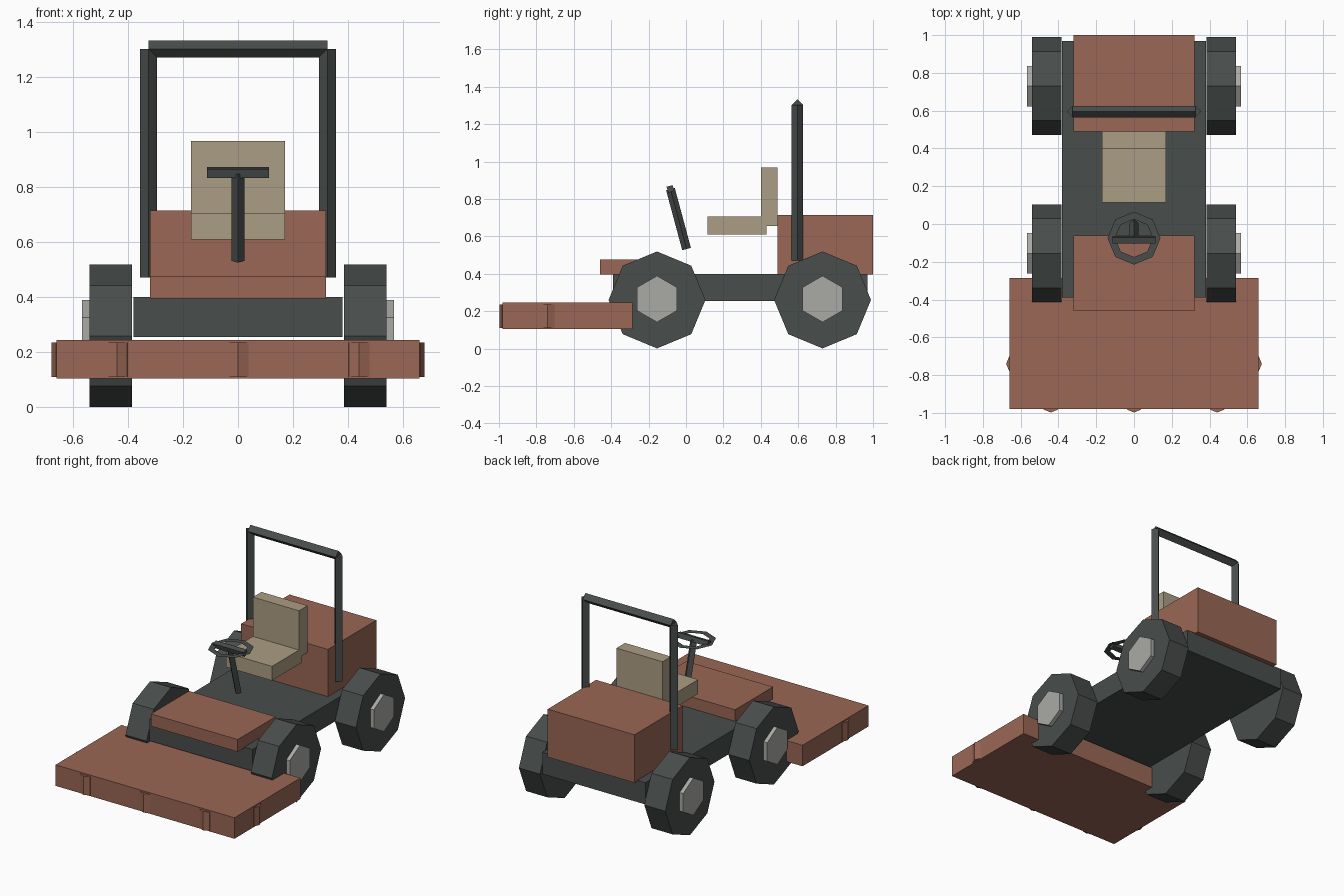
import bpy, bmesh, math
from mathutils import Matrix, Vector

if "Cube" in bpy.data.objects:
    bpy.data.objects.remove(bpy.data.objects["Cube"])


def material(name, rgb):
    m = bpy.data.materials.new(name)
    m.diffuse_color = (*rgb, 1)
    m.use_nodes = True
    m.node_tree.nodes["Principled BSDF"].inputs["Base Color"].default_value = m.diffuse_color
    return m


RED = material("red_paint", (0.32, 0.135, 0.09))
DARK = material("dark_metal", (0.065, 0.075, 0.07))
TAN = material("seat_fabric", (0.41, 0.34, 0.23))
GREY = material("hub_metal", (0.4, 0.4, 0.38))


def finish(name, bm, mat):
    me = bpy.data.meshes.new(name)
    bm.to_mesh(me)
    bm.free()
    me.materials.append(mat)
    ob = bpy.data.objects.new(name, me)
    bpy.context.collection.objects.link(ob)
    return ob


def box(name, mat, x, y, z, rot=Matrix()):
    """Box from (min, max) ranges, optionally rotated about its centre."""
    size = [r[1] - r[0] for r in (x, y, z)]
    mid = [(r[0] + r[1]) / 2 for r in (x, y, z)]
    bm = bmesh.new()
    bmesh.ops.create_cube(bm, size=1, matrix=Matrix.Translation(mid) @ rot @ Matrix.Diagonal((*size, 1)))
    return finish(name, bm, mat)


def prism(name, mat, a, b, r, sides):
    """Regular prism running from point a to point b."""
    a, b = Vector(a), Vector(b)
    d = b - a
    if abs(d.x) > 0.001:
        rot = Matrix.Rotation(math.pi / 2, 4, 'Y')
    else:
        rot = Matrix.Rotation(math.atan2(-d.y, d.z), 4, 'X')
    # first corner on the local y axis
    spin = Matrix.Rotation(math.pi / 2, 4, 'Z')
    bm = bmesh.new()
    bmesh.ops.create_cone(bm, cap_ends=True, segments=sides, radius1=r, radius2=r, depth=d.length,
                          matrix=Matrix.Translation((a + b) / 2) @ rot @ spin)
    return finish(name, bm, mat)


# Body
box("chassis", DARK, (-0.38, 0.38), (-0.39, 0.97), (0.255, 0.40))
box("front_hood", RED, (-0.32, 0.32), (-0.46, -0.06), (0.395, 0.477))
box("engine_cover", RED, (-0.32, 0.32), (0.49, 1.0), (0.395, 0.715))
box("mower_deck", RED, (-0.66, 0.66), (-0.98, -0.285), (0.105, 0.245))

# Deck bumper rollers
for i, x in enumerate((-0.44, 0, 0.44)):
    prism(f"front_roller_{i}", RED, (x, -0.945, 0.11), (x, -0.945, 0.235), 0.053, 8)

# Seat
box("seat_base", TAN, (-0.17, 0.17), (0.115, 0.43), (0.61, 0.705))
box("seat_back", TAN, (-0.17, 0.17), (0.40, 0.49), (0.655, 0.967))

for s, side in ((-1, "left"), (1, "right")):
    # Wheels and hubs
    for y, end in ((-0.155, "front"), (0.73, "rear")):
        prism(f"{end}_wheel_{side}", DARK, (s * 0.385, y, 0.26), (s * 0.54, y, 0.26), 0.259, 8)
        prism(f"{end}_hub_{side}", GREY, (s * 0.50, y, 0.265), (s * 0.566, y, 0.265), 0.124, 6)
    prism(f"side_roller_{side}", RED, (s * 0.624, -0.74, 0.11), (s * 0.624, -0.74, 0.235), 0.053, 8)
    prism(f"roll_bar_post_{side}", DARK, (s * 0.325, 0.595, 0.472), (s * 0.325, 0.595, 1.302), 0.031, 4)

prism("roll_bar_top", DARK, (-0.325, 0.595, 1.302), (0.325, 0.595, 1.302), 0.031, 4)

# Steering column, crossbar and thin flat rim
prism("steering_column", DARK, (0, 0.003, 0.532), (0, -0.083, 0.852), 0.024, 4)
box("steering_crossbar", DARK, (-0.113, 0.113), (-0.1, -0.067), (0.837, 0.870),
    Matrix.Rotation(math.radians(15), 4, 'X'))
bm = bmesh.new()
rings = [[bm.verts.new((r * math.cos(i * math.pi / 4), -0.075 + r * math.sin(i * math.pi / 4), 0.853))
          for i in range(8)] for r in (0.14, 0.1)]
for i in range(8):
    j = (i + 1) % 8
    bm.faces.new((rings[0][i], rings[0][j], rings[1][j], rings[1][i]))
finish("steering_rim", bm, DARK)
